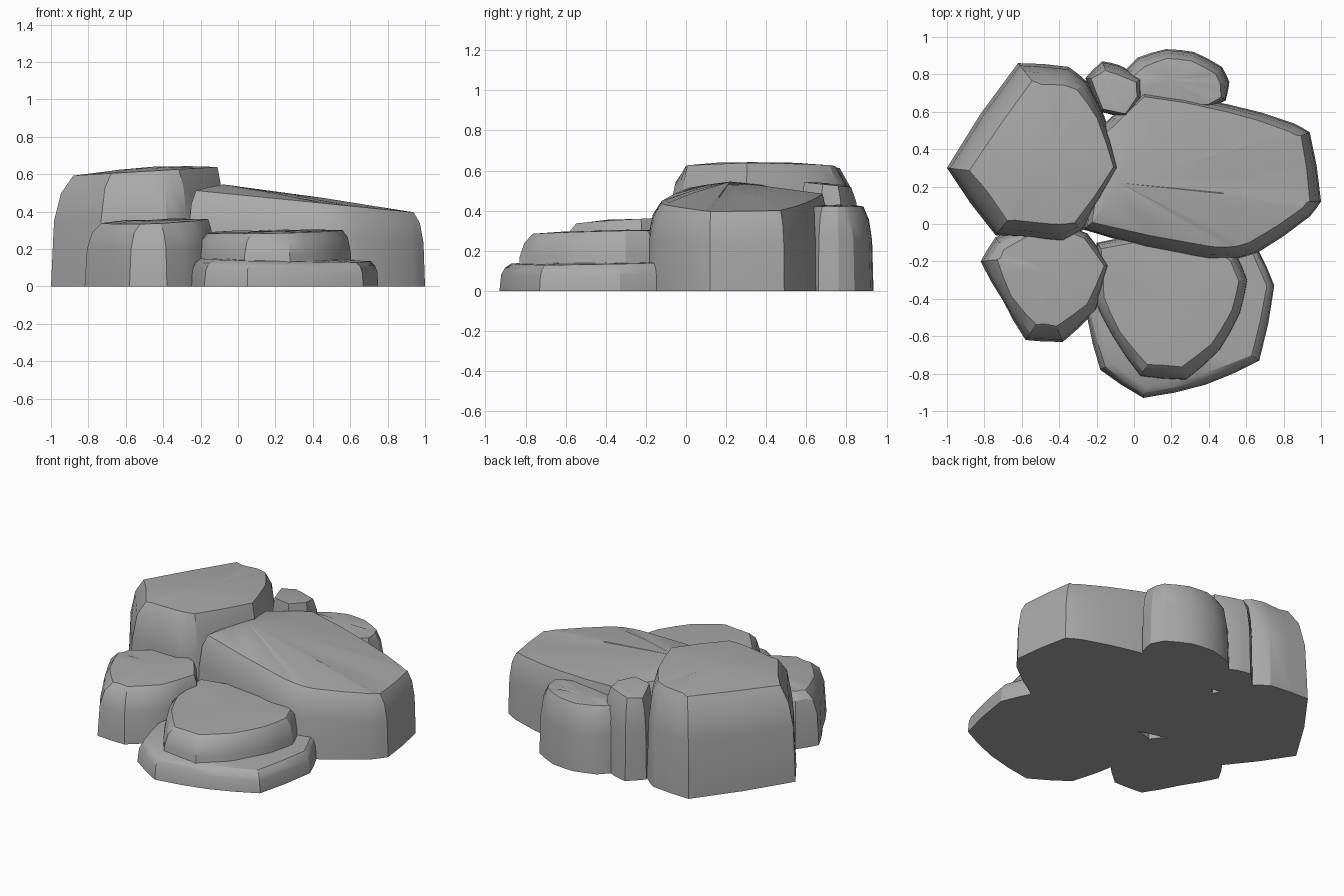
import bpy, bmesh, math, random
from mathutils import Vector

random.seed(4)
cube = bpy.data.objects.get("Cube")
if cube:
    bpy.data.objects.remove(cube)

# Single stone colour
stone = bpy.data.materials.new("stone grey")
stone.use_nodes = True
GREY = (0.4, 0.4, 0.4, 1)
stone.diffuse_color = GREY
stone.node_tree.nodes["Principled BSDF"].inputs["Base Color"].default_value = GREY

# Height fraction and share of the rim inset for each ring of a boulder wall
WALL = [(0, 0), (0.6, 0.14), (0.86, 0.45), (1, 1)]


def refine(outline):
    """Split every outline edge once, bulging it slightly."""
    pts = []
    n = len(outline)
    for i, (x, y, inset) in enumerate(outline):
        x2, y2, inset2 = outline[(i + 1) % n]
        pts.append((Vector((x, y)), inset))
        mid = Vector(((x + x2) / 2, (y + y2) / 2))
        out = Vector((y2 - y, x - x2)) * -0.02
        pts.append((mid + out, (inset + inset2) / 2))
    return pts


def inward(pts, i):
    """Inward direction at a point of a clockwise outline."""
    d = (pts[(i + 1) % len(pts)][0] - pts[i - 1][0]).normalized()
    return Vector((d.y, -d.x))


def boulder(name, outline, height, slope, peak):
    """Outline is clockwise (x, y, rim inset); slope tilts the top; peak is its crown."""
    pts = refine(outline)
    n = len(pts)
    crown = Vector(peak)
    bm = bmesh.new()
    rings = []
    chips = [random.uniform(-1, 1) for _ in pts]
    for frac, share in WALL:
        ring = []
        for i, (p, inset) in enumerate(pts):
            q = p + inward(pts, i) * inset * share
            top = height + slope[0] * q.x + slope[1] * q.y
            chip = chips[i] * 0.025 if frac == 0.86 else 0
            ring.append(bm.verts.new((q.x, q.y, top * (frac + chip))))
        rings.append(ring)
    # Broad, gently crowned top
    rings.append([bm.verts.new(v.co.lerp(crown, 0.45) +
                               Vector((0, 0, random.uniform(0, 0.008))))
                  for v in rings[-1]])
    for low, high in zip(rings, rings[1:]):
        for i in range(n):
            j = (i + 1) % n
            bm.faces.new((low[i], low[j], high[j], high[i]))
    centre = bm.verts.new(crown)
    for i in range(n):
        bm.faces.new((rings[-1][i], rings[-1][(i + 1) % n], centre))
    bm.faces.new(rings[0])
    bmesh.ops.recalc_face_normals(bm, faces=bm.faces)
    mesh = bpy.data.meshes.new(name)
    bm.to_mesh(mesh)
    bm.free()
    mesh.materials.append(stone)
    obj = bpy.data.objects.new(name, mesh)
    bpy.context.collection.objects.link(obj)
    bpy.ops.object.select_all(action="DESELECT")
    obj.select_set(True)
    bpy.context.view_layer.objects.active = obj
    bpy.ops.object.shade_smooth_by_angle(angle=math.radians(28))


# Tall boulder, back right of the group
boulder("tall_boulder", [
    (-1, .3, .12), (-.62, .86, .12), (-.35, .84, .1), (-.25, .76, .07),
    (-.16, .58, .04), (-.08, .3, .03), (-.27, -.03, .06), (-.38, -.1, .1),
    (-.55, -.08, .09), (-.74, -.06, .1)], .645, (.06, 0), (-.45, .35, .64))

# Broad sloping boulder, back left of the group
boulder("broad_boulder", [
    (-.27, -.03, .06), (-.2, .5, .05), (.05, .71, .03), (.5, .64, .04),
    (.85, .54, .05), (.94, .49, .05), (1, .12, .06), (.94, .04, .06),
    (.65, -.16, .07), (.55, -.19, .07), (.4, -.2, .08)],
    .49, (-.1, .0), (-.08, .22, .545))

# Medium boulder, front right of the group
boulder("medium_boulder", [
    (-.82, -.2, .09), (-.74, -.07, .08), (-.45, .02, .03), (-.25, -.05, .03),
    (-.13, -.22, .03), (-.2, -.46, .06), (-.38, -.63, .09),
    (-.58, -.62, .1), (-.7, -.41, .05)], .375, (.04, .04), (-.45, -.25, .355))

# Low slab that carries the stepping stone
boulder("low_slab", [
    (-.25, -.5, .05), (-.1, -.1, .05), (.3, 0, .05), (.66, -.13, .04),
    (.75, -.33, .04), (.67, -.73, .05), (.38, -.86, .06), (.05, -.93, .06),
    (-.18, -.78, .07)], .155, (-.02, .02), (.2, -.4, .15))

# Stepping stone on the slab
boulder("stepping_stone", [
    (-.22, -.4, .06), (-.2, -.1, .04), (.3, -.02, .04), (.55, -.16, .05),
    (.61, -.3, .05), (.57, -.48, .05), (.46, -.68, .06), (.28, -.84, .08),
    (.03, -.82, .08), (-.12, -.6, .05)], .295, (.02, .02), (.2, -.4, .295))

# Stone at the back
boulder("back_stone", [
    (-.08, .78, .05), (.02, .89, .06), (.17, .935, .05), (.32, .92, .05),
    (.47, .84, .05), (.51, .76, .05), (.49, .66, .03), (.4, .62, .02),
    (0, .62, .02)], .42, (0, 0), (.2, .77, .425))

# Small upright stone between the larger ones
boulder("small_stone", [
    (-.26, .78, .03), (-.17, .87, .05), (-.08, .85, .05), (.045, .78, .04),
    (.045, .67, .03), (-.04, .57, .02), (-.18, .6, .02)],
    .6, (0, -.1), (-.1, .71, .53))
